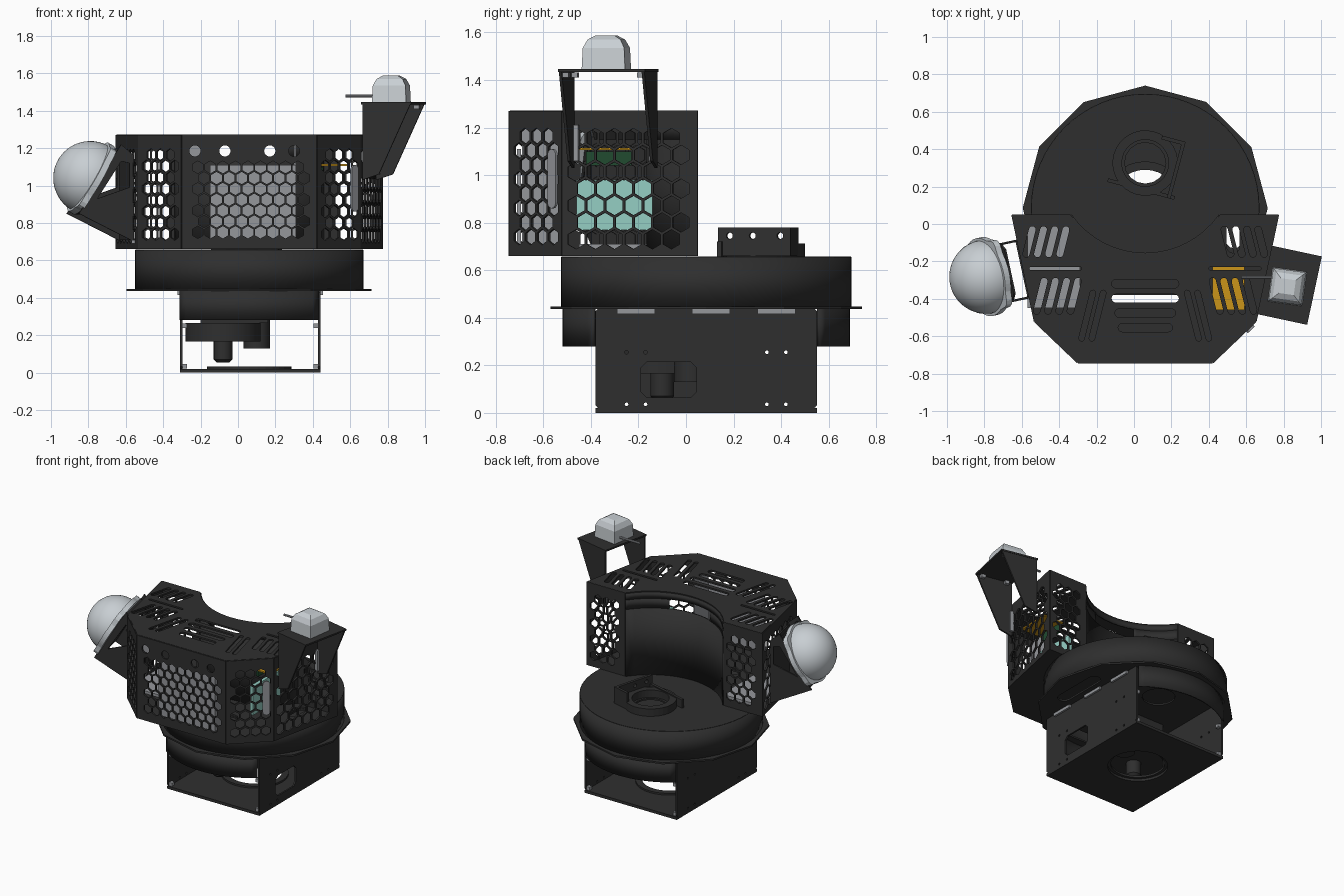
import bpy, bmesh
from math import sin, cos, pi, radians, sqrt
from mathutils import Matrix, Vector

cube = bpy.data.objects.get("Cube")
if cube:
    bpy.data.objects.remove(cube, do_unlink=True)


def material(name, rgb):
    m = bpy.data.materials.new(name)
    m.use_nodes = True
    m.diffuse_color = (*rgb, 1)
    m.node_tree.nodes["Principled BSDF"].inputs["Base Color"].default_value = (*rgb, 1)
    return m


BLACK = material("black metal", (0.028, 0.028, 0.028))
GREY = material("aluminium grey", (0.3, 0.31, 0.33))
PALE = material("pale plastic", (0.58, 0.62, 0.65))
TEAL = material("mint teal", (0.3, 0.62, 0.55))
AMBER = material("amber", (0.6, 0.3, 0.01))
GREEN = material("board green", (0.015, 0.07, 0.03))


# ---- helpers ----
def finish(bm, name, mat, matrix=Matrix(), thick=0, smooth=False):
    bmesh.ops.recalc_face_normals(bm, faces=bm.faces[:])
    if smooth:
        for f in bm.faces:
            f.smooth = True
        for e in bm.edges:
            e.smooth = e.calc_face_angle(0) < 0.6
    mesh = bpy.data.meshes.new(name)
    bm.to_mesh(mesh)
    bm.free()
    mesh.materials.append(mat)
    ob = bpy.data.objects.new(name, mesh)
    bpy.context.scene.collection.objects.link(ob)
    ob.matrix_world = matrix
    if thick:
        mod = ob.modifiers.new("thickness", 'SOLIDIFY')
        mod.thickness, mod.offset = thick, 0
    return ob


def plate(name, outline, holes, matrix, mat=BLACK, thick=0.012):
    """Flat sheet with holes, drawn in the local xy plane."""
    bm = bmesh.new()
    for loop in [outline] + holes:
        vs = [bm.verts.new((p[0], p[1], 0)) for p in loop]
        for i, v in enumerate(vs):
            bm.edges.new((vs[i - 1], v))
    bmesh.ops.triangle_fill(bm, use_beauty=True, use_dissolve=False,
                            edges=bm.edges[:], normal=(0, 0, 1))
    return finish(bm, name, mat, matrix, thick)


def strip(name, c, r, a0, a1, z0, z1, n, mat=BLACK, thick=0.012):
    """Curved upright wall, angles in degrees."""
    bm = bmesh.new()
    pairs = []
    for i in range(n + 1):
        a = radians(a0 + (a1 - a0) * i / n)
        x, y = c[0] + r * cos(a), c[1] + r * sin(a)
        pairs.append([bm.verts.new((x, y, z)) for z in (z0, z1)])
    for p, q in zip(pairs, pairs[1:]):
        bm.faces.new((p[0], q[0], q[1], p[1]))
    bmesh.ops.remove_doubles(bm, verts=bm.verts[:], dist=1e-5)
    return finish(bm, name, mat, thick=thick, smooth=True)


def lathe(name, profile, n, matrix, mat=BLACK, turn=0, smooth=True):
    bm = bmesh.new()
    rings = [[bm.verts.new((x, y, z)) for x, y in ngon(0, 0, r, n, turn)] for r, z in profile]
    for a, b in zip(rings, rings[1:]):
        for i in range(n):
            bm.faces.new((a[i - 1], a[i], b[i], b[i - 1]))
    bm.faces.new(rings[0])
    bm.faces.new(rings[-1])
    return finish(bm, name, mat, matrix, smooth=smooth)


def box(name, lo, hi, mat=BLACK, matrix=Matrix()):
    bm = bmesh.new()
    bmesh.ops.create_cube(bm, size=1)
    for v in bm.verts:
        v.co = [l + (h - l) * (c + 0.5) for l, h, c in zip(lo, hi, v.co)]
    return finish(bm, name, mat, matrix)


def ngon(x, y, r, n=16, turn=0):
    return [(x + r * cos(turn + 2 * pi * i / n), y + r * sin(turn + 2 * pi * i / n)) for i in range(n)]


def slot(x, y, length, width, angle=0):
    """Rounded slot; the angle is of its long axis."""
    d, pts = (length - width) / 2, []
    for side in (0, pi):
        for k in range(7):
            a = angle + side - pi / 2 + pi * k / 6
            pts.append((x + d * cos(angle + side) + width / 2 * cos(a),
                        y + d * sin(angle + side) + width / 2 * sin(a)))
    return pts


def hexes(x0, x1, y0, y1, pitch, r):
    """Honeycomb holes with centres inside the given rectangle."""
    out, row, y = [], 0, y0
    while y <= y1:
        x = x0 + (row % 2) * pitch / 2
        while x <= x1:
            out.append(ngon(x, y, r, 6, pi / 6))
            x += pitch
        row, y = row + 1, y + pitch * 0.866
    return out


def frame(origin, x_dir, y_dir=(0, 0, 1)):
    x, y = Vector(x_dir).normalized(), Vector(y_dir).normalized()
    m = Matrix((x, y, x.cross(y))).transposed().to_4x4()
    m.translation = origin
    return m


def level(z):
    return Matrix.Translation((0, 0, z))


def rect(x0, x1, y0, y1, c=0.0):
    if not c:
        return [(x0, y0), (x1, y0), (x1, y1), (x0, y1)]
    return [(x0 + c, y0), (x1 - c, y0), (x1, y0 + c), (x1, y1 - c),
            (x1 - c, y1), (x0 + c, y1), (x0, y1 - c), (x0, y0 + c)]


CX, CY = 0.06, 0.085
HUB = (CX, 0.326)

# ---- base box ----
plate("base_floor", rect(-0.31, 0.44, -0.38, 0.55), [ngon(CX, 0.11, 0.2, 32)], level(0.01), thick=0.02)
plate("floor_ring", ngon(CX, 0.11, 0.225, 32), [ngon(CX, 0.11, 0.18, 32)], level(0.025), thick=0.015)
screws = [ngon(u, z, 0.008, 8) for u in (0.13, 0.21, 0.72, 0.8) for z in (0.036, 0.255)]
for x, side in ((-0.304, "right"), (0.434, "left")):
    window = [rect(0.19, 0.425, 0.065, 0.215, 0.025)] if x > 0 else []
    plate("base_side_" + side, rect(0, 0.93, 0.02, 0.44, 0.012), screws + window,
          frame((x, -0.38, 0), (0, 1, 0)))
    s = 1 if x > 0 else -1
    for y in (-0.21, 0.105, 0.38):
        box("hinge_tab", (x + s * 0.012 - 0.008, y - 0.08, 0.415), (x + s * 0.012 + 0.008, y + 0.08, 0.438), GREY)
    for y in (-0.36, 0.53):
        for z in (0.035, 0.25):
            box("corner_bracket", (x - s * 0.018 - 0.012, y - 0.015, z - 0.012),
                (x - s * 0.018 + 0.012, y + 0.015, z + 0.012), GREY)
for mid, name in ((-90, "front"), (90, "back")):
    strip("base_skirt_" + name, (CX, CY), 0.598, mid - 38, mid + 38, 0.28, 0.44, 20)

# ---- drive unit ----
drive = Matrix.Translation((-0.08, -0.1, 0))
lathe("drive_shaft", [(0.035, 0.055), (0.05, 0.07), (0.05, 0.2)], 20, drive)
lathe("drive_gear", [(0.2, 0.165), (0.2, 0.265)], 32, drive)
lathe("drive_motor", [(0.07, 0.13), (0.07, 0.28)], 20, Matrix.Translation((0.1, 0.02, 0)))
box("drive_mount", (-0.2, -0.12, 0.265), (0.16, 0.06, 0.44))

# ---- turntable ----
front_slot, side_slot = slot(CX, -0.4, 0.42, 0.1), slot(0.53, -0.07, 0.17, 0.07, pi / 2)
plate("turntable_rim", ngon(CX, CY, 0.655, 12),
      [front_slot, ngon(*HUB, 0.11), slot(0.535, 0.07, 0.4, 0.09, pi / 2), slot(-0.415, 0.07, 0.4, 0.09, pi / 2)],
      level(0.442))
strip("turntable_drum", (CX, CY), 0.605, 0, 360, 0.445, 0.656, 64)
plate("turntable_top", ngon(CX, CY, 0.608, 64), [front_slot, side_slot, ngon(*HUB, 0.11)], level(0.652))

# ---- hub ring with upright bracket ----
hub = Matrix.Translation((*HUB, 0)) @ Matrix.Rotation(radians(-15), 4, 'Z')
plate("hub_ring", ngon(0, 0, 0.175, 32), [ngon(0, 0, 0.125, 32)], hub @ level(0.685), thick=0.055)
plate("hub_bracket", rect(-0.15, 0.16, 0.66, 0.78), [ngon(u, 0.745, 0.014, 12) for u in (-0.1, 0, 0.12)],
      hub @ frame((0.17, 0, 0), (0, 1, 0)), thick=0.02)
box("hub_bracket_foot", (0.05, 0.145, 0.66), (0.18, 0.165, 0.78), matrix=hub)
box("hub_bracket_base", (-0.17, -0.15, 0.657), (0.2, -0.13, 0.72), matrix=hub)

# ---- upper housing: floor, slotted roof and recess ----
ring = [(-0.65, 0.05), (-0.53, -0.52), (-0.30, -0.74), (0.42, -0.74), (0.65, -0.52), (0.77, 0.05)]
arc = [(HUB[0] + 0.486 * cos(radians(a)), HUB[1] + 0.486 * sin(radians(a)))
       for a in [-34.6 - 110.8 * i / 20 for i in range(21)]]
plate("housing_floor", ring + arc, [front_slot, side_slot], level(0.666))
vents = [slot(CX, -0.32 - 0.078 * i, 0.36 - 0.035 * max(0, i - 1), 0.045) for i in range(4)]
groups = [(x, -0.095, 0.17, 0.036) for x in (-0.56, -0.5, -0.44, -0.38)]
groups += [(x, -0.385, 0.2, 0.036) for x in (-0.5, -0.44, -0.38, -0.32)]
groups += [(x, -0.49, 0.28, 0.03) for x in (-0.25, -0.195)]
for x, y, length, width in groups:
    for s in (-1, 1):
        vents.append(slot(CX + s * (CX - x), y, length, width, pi / 2 - s * radians(-14)))
for s in (-1, 1):
    vents.append(slot(CX + s * 0.48, -0.238, 0.28, 0.018))
plate("housing_roof", ring + arc, vents, level(1.266))
for a0, a1, z0, z1 in ((-55, 55, 0.66, 1.15), (-55, -20, 1.15, 1.22), (20, 55, 1.15, 1.22), (-55, 55, 1.22, 1.265)):
    strip("recess_wall", HUB, 0.486, a0 - 90, a1 - 90, z0, z1, 16)

# ---- honeycomb panels ----
front_holes = hexes(0.085, 0.67, 0.75, 1.1, 0.067, 0.033)
front_holes += [ngon(u, 1.185, 0.03) for u in (0.07, 0.23, 0.47, 0.6)]
corner_holes = hexes(0.06, 0.27, 0.74, 1.22, 0.07, 0.034)
side_holes = hexes(0.06, 0.53, 0.73, 1.22, 0.082, 0.041)
panels = [("side_panel", side_holes), ("corner_panel", corner_holes), ("front_panel", front_holes),
          ("corner_panel", corner_holes), ("side_panel", side_holes)]
walls = [(n, a, b, h) for (n, h), a, b in zip(panels, ring, ring[1:])]
back_holes = hexes(0.055, 0.26, 0.74, 1.22, 0.07, 0.034)
walls += [("back_panel", (-0.34, 0.045), (-0.65, 0.045), back_holes),
          ("back_panel", (0.77, 0.045), (0.46, 0.045), back_holes)]
for name, a, b, holes in walls:
    d = Vector((b[0] - a[0], b[1] - a[1], 0))
    plate(name, rect(0, d.length, 0.66, 1.27), holes, frame((*a, 0), d))

# ---- parts inside the housing ----
box("front_filter", (-0.15, -0.71, 0.71), (0.31, -0.695, 1.11), GREY)
box("filter_side", (0.30, -0.69, 0.71), (0.31, -0.53, 1.22), GREY)
box("round_sensor", (-0.27, -0.715, 1.14), (-0.19, -0.7, 1.23), GREY)
box("left_tray", (-0.57, -0.45, 0.69), (-0.29, 0.0, 0.71), GREY)
box("teal_module", (0.42, -0.46, 0.77), (0.445, -0.14, 0.98), TEAL)
box("circuit_board", (0.44, -0.42, 1.04), (0.455, -0.23, 1.1), GREEN)
box("amber_board", (0.42, -0.46, 1.105), (0.59, -0.22, 1.115), AMBER)
plate("door_handle", slot(0.27, 0.985, 0.25, 0.05, pi / 2), [], frame((0.428, -0.748, 0), (0.23, 0.22, 0)), GREY)

# ---- dome with tilted flange and side bracket ----
out = Vector((-0.978, -0.21, 0))
mount = frame((-0.59, -0.24, 0), out)
for s in (-1, 1):
    plate("dome_bracket_side", [(0, 1.16), (0.07, 1.22), (0.3, 0.85), (0, 0.7)],
          [[(0.025, 1.12), (0.07, 1.13), (0.2, 0.93), (0.025, 0.99)]], mount @ level(s * 0.155))
box("dome_bracket_base", (0, 0.71, -0.155), (0.012, 1.15, 0.155), matrix=mount)
axis = out * 0.87 + Vector((0, 0, 0.5))
across = out.cross(Vector((0, 0, 1)))
dome = frame((-0.79, -0.282, 1.04), across, axis.cross(across))
lobes = []
for i in range(64):
    t = 2 * pi * i / 64
    r = 0.212 + 0.028 * max(0, cos(4 * (t - pi / 4))) ** 3
    lobes.append((r * cos(t), r * sin(t)))
plate("dome_flange", lobes, [], dome @ level(-0.005), PALE, 0.035)
plate("dome_backing", rect(-0.16, 0.16, -0.2, 0.2, 0.04), [ngon(0, 0, 0.13, 24)], dome @ level(-0.035))
lathe("dome", [(0.198 * cos(radians(a)), 0.198 * sin(radians(a))) for a in range(0, 90, 8)], 40, dome, PALE)

# ---- antenna on its raised bracket ----
out = Vector((0.978, -0.21, 0))
mast = frame((0.703, -0.30, 0), out)
for s in (-1, 1):
    plate("antenna_bracket_side", [(0, 1.435), (0.262, 1.435), (0.09, 1.06), (0, 1.03)], [],
          mast @ level(s * 0.178))
    box("bracket_tab", (-0.005, 1.06, s * 0.165 - 0.012), (0.02, 1.21, s * 0.165 + 0.012), GREY, mast)
    for d in (0.03, 0.21):
        box("shelf_tab", (d, 1.41, s * 0.16 - 0.012), (d + 0.03, 1.432, s * 0.16 + 0.012), GREY, mast)
box("antenna_shelf", (-0.005, 1.434, -0.187), (0.268, 1.446, 0.187), matrix=mast)
top = Matrix.Translation((0.82, -0.335, 0)) @ Matrix.Rotation(radians(-8), 4, 'Z')
lathe("antenna", [(h * sqrt(2), z) for h, z in ((0.092, 1.446), (0.088, 1.535), (0.07, 1.57), (0.04, 1.588))],
      4, top, PALE, pi / 4, smooth=False)
lathe("antenna_cable", [(0.008, 0), (0.008, 0.17)], 10, frame((0.745, -0.285, 1.478), (0, 1, 0), (0, 0, -1)), GREY)
